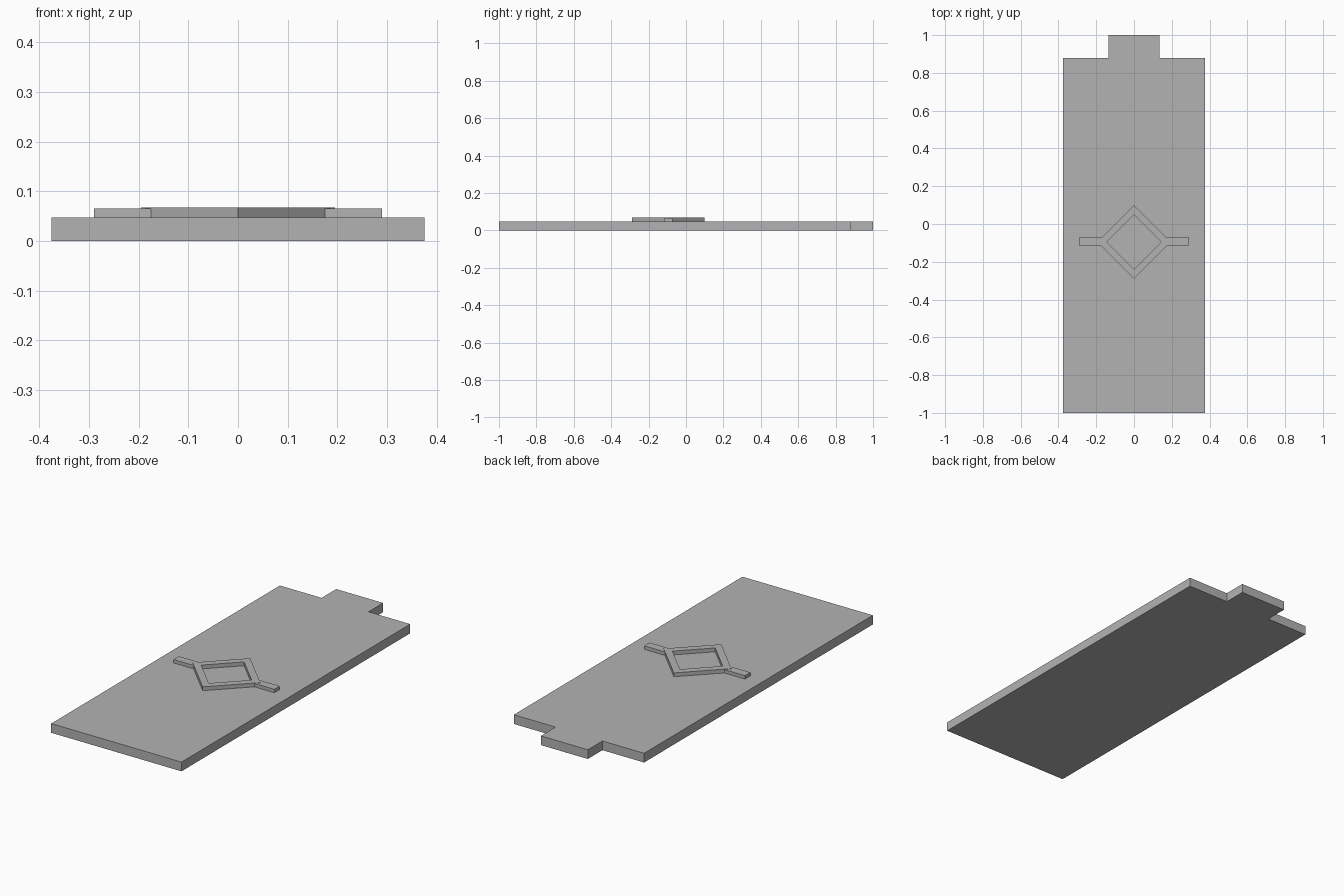
import bpy
import bmesh

if "Cube" in bpy.data.objects:
    bpy.data.objects.remove(bpy.data.objects["Cube"], do_unlink=True)

COLOUR = (0.45, 0.45, 0.45, 1)
grey = bpy.data.materials.new("plain grey")
grey.use_nodes = True
grey.diffuse_color = COLOUR
grey.node_tree.nodes["Principled BSDF"].inputs["Base Color"].default_value = COLOUR

BASE_TOP = 0.048
CENTRE_Y = -0.095


def finish(name, bm):
    bmesh.ops.recalc_face_normals(bm, faces=bm.faces)
    mesh = bpy.data.meshes.new(name)
    bm.to_mesh(mesh)
    bm.free()
    mesh.materials.append(grey)
    obj = bpy.data.objects.new(name, mesh)
    bpy.context.collection.objects.link(obj)
    return obj


def prism(name, outline, bottom, top):
    """Extrude a flat outline upward."""
    bm = bmesh.new()
    face = bm.faces.new([bm.verts.new((x, y, bottom)) for x, y in outline])
    side = bmesh.ops.extrude_face_region(bm, geom=[face])
    verts = [v for v in side["geom"] if isinstance(v, bmesh.types.BMVert)]
    bmesh.ops.translate(bm, verts=verts, vec=(0, 0, top - bottom))
    return finish(name, bm)


def diamond_frame(name, outer, inner, bottom, top):
    """Square ring standing on its corner."""
    bm = bmesh.new()
    rings = []
    for x, y in ((1, 0), (0, 1), (-1, 0), (0, -1)):
        rings.append([bm.verts.new((x * r, CENTRE_Y + y * r, z))
                      for r, z in ((outer, bottom), (outer, top),
                                   (inner, top), (inner, bottom))])
    for i in range(4):
        a, b = rings[i], rings[(i + 1) % 4]
        for j in range(4):
            k = (j + 1) % 4
            bm.faces.new((a[j], b[j], b[k], a[k]))
    return finish(name, bm)


# Flat slab with a tab at the back
right_half = [(0.375, -1), (0.375, 0.88), (0.135, 0.88), (0.135, 1)]
left_half = [(-x, y) for x, y in reversed(right_half)]
prism("slab", right_half + left_half, 0, BASE_TOP)

# Raised diamond frame
diamond_frame("diamond_frame", 0.195, 0.145, BASE_TOP, 0.068)

# Arms to either side of the frame
for name, s in (("left_arm", 1), ("right_arm", -1)):
    prism(name, [(s * x, y) for x, y in ((0.16, -0.115), (0.29, -0.115),
                                         (0.29, -0.071), (0.16, -0.071))],
          BASE_TOP, 0.066)
